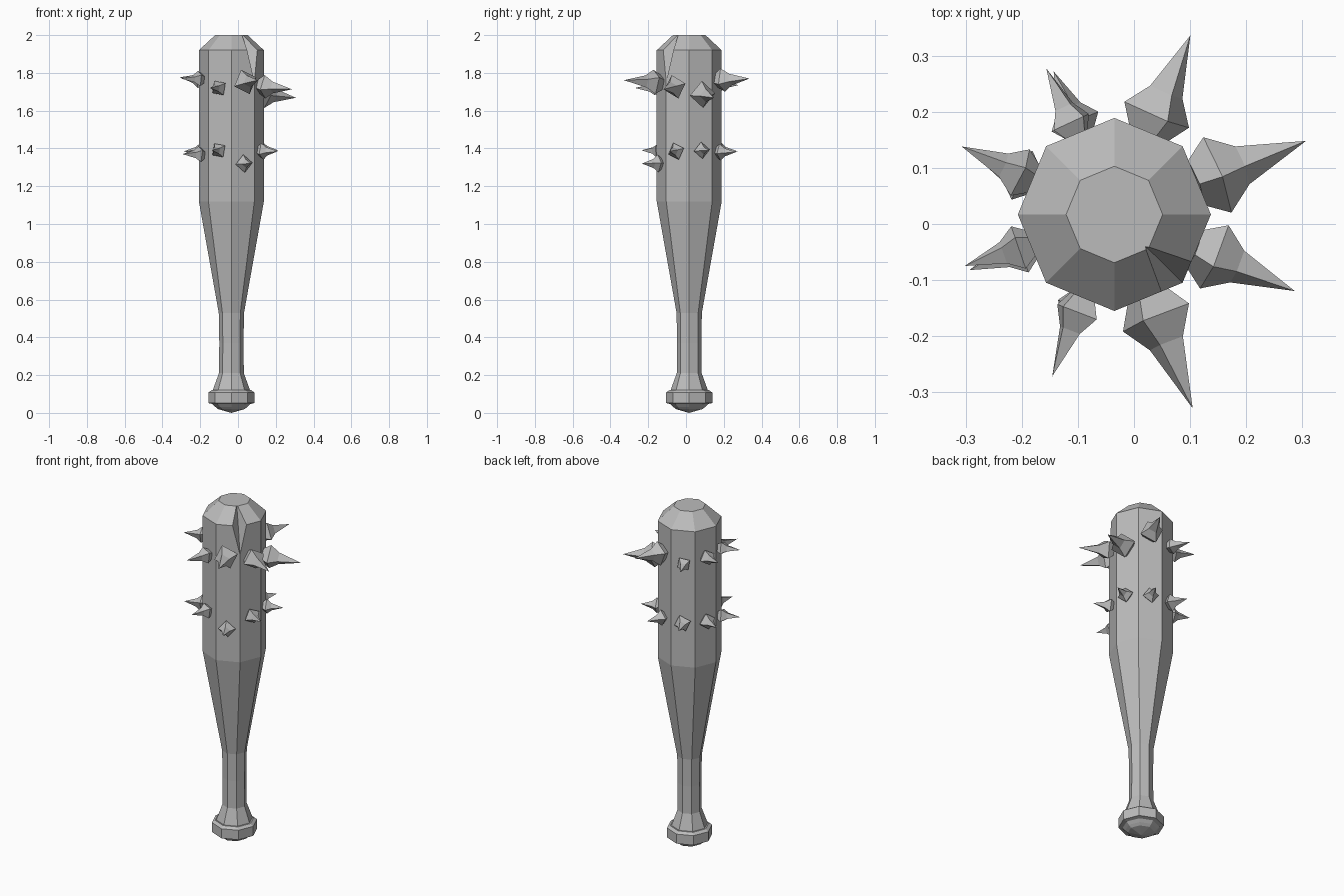
import bpy, bmesh
from math import cos, sin, pi, radians
from mathutils import Matrix, Vector

cube = bpy.data.objects.get("Cube")
if cube:
    bpy.data.objects.remove(cube, do_unlink=True)

AXIS = Vector((-0.035, 0.017, 0))   # club centre line
FACE = 0.157                        # distance from the axis to a head facet

grey = bpy.data.materials.new("plain grey")
grey.use_nodes = True
COLOUR = (0.5, 0.5, 0.5, 1)
grey.diffuse_color = COLOUR
grey.node_tree.nodes["Principled BSDF"].inputs["Base Color"].default_value = COLOUR


def loft(name, profile, sides, matrix):
    """Stack of regular polygon rings (radius, height); radius 0 makes a point."""
    bm = bmesh.new()
    rings = []
    for r, h in profile:
        n = sides if r else 1
        rings.append([bm.verts.new((r * cos(2 * pi * i / sides), r * sin(2 * pi * i / sides), h))
                      for i in range(n)])
    for a, b in zip(rings, rings[1:]):
        for i in range(sides):
            j = (i + 1) % sides
            corners = [a[i % len(a)], a[j % len(a)], b[j % len(b)], b[i % len(b)]]
            bm.faces.new(list(dict.fromkeys(corners)))
    for ring in (rings[0], rings[-1]):
        if len(ring) > 1:
            bm.faces.new(ring)
    bmesh.ops.recalc_face_normals(bm, faces=bm.faces)
    bm.transform(matrix)
    return finish(name, bm)


def finish(name, bm):
    mesh = bpy.data.meshes.new(name)
    bm.to_mesh(mesh)
    bm.free()
    mesh.materials.append(grey)
    obj = bpy.data.objects.new(name, mesh)
    bpy.context.collection.objects.link(obj)
    return obj


place = Matrix.Translation(AXIS)

# Shaft and head
shaft = loft("shaft", [(0.1, 0.1), (0.097, 0.125), (0.066, 0.21), (0.064, 0.37), (0.067, 0.53),
                       (0.172, 1.12), (0.172, 1.92), (0.086, 2.0)], 8, place)

# Pommel with a pointed end
loft("pommel", [(0, 0), (0.07, 0.02), (0.085, 0.032), (0.1, 0.047), (0.122, 0.052),
                (0.122, 0.108), (0.105, 0.12)], 8, place)

# Split in the top edge of the head
bm = bmesh.new()
for p in [(0.018, -0.038, 2.01), (0.052, -0.17, 1.93), (0.152, -0.07, 1.93),
          (0.045, -0.063, 1.91), (0.09, -0.108, 1.74)]:
    bm.verts.new(p)
bmesh.ops.convex_hull(bm, input=bm.verts)
bmesh.ops.recalc_face_normals(bm, faces=bm.faces)
cutter = finish("split_cutter", bm)
cutter.hide_render = True
cutter.hide_viewport = True
cutter.display_type = 'WIRE'
cut = shaft.modifiers.new("split", 'BOOLEAN')
cut.operation = 'DIFFERENCE'
cut.solver = 'EXACT'
cut.object = cutter


def spike(name, angle, z, length, width, roll, droop):
    """Four-sided thorn pointing outward from a head facet."""
    profile = [(width * 0.6, 0), (width, length * 0.19), (width * 0.5, length * 0.42), (0, length)]
    matrix = (place @ Matrix.Rotation(radians(angle), 4, 'Z')
              @ Matrix.Translation((FACE, 0, z))
              @ Matrix.Rotation(radians(90 + droop), 4, 'Y')
              @ Matrix.Rotation(radians(roll), 4, 'Z'))
    loft(name, profile, 4, matrix)


# Upper ring: angle, height, length, width, roll, droop
upper = [(21, 1.69, 0.21, 0.072, 5, 6), (67, 1.76, 0.19, 0.066, 20, -3),
         (115, 1.735, 0.13, 0.042, 35, 0), (156, 1.76, 0.142, 0.046, 15, -7),
         (199, 1.77, 0.125, 0.044, 25, 0), (249, 1.72, 0.152, 0.046, 35, 0),
         (292, 1.75, 0.216, 0.068, 20, -3), (337, 1.73, 0.193, 0.064, 15, 5)]
# Lower ring
lower = [(22, 1.39, 0.11, 0.045, 5, 0), (67, 1.38, 0.11, 0.045, 10, 0),
         (113, 1.385, 0.12, 0.048, 20, 0), (157, 1.385, 0.115, 0.048, 10, 0),
         (201, 1.37, 0.12, 0.046, 25, 0), (248, 1.39, 0.115, 0.044, 35, 0),
         (292, 1.32, 0.113, 0.048, 5, 0), (337, 1.385, 0.11, 0.047, 20, 0)]
for row, spikes in (("upper", upper), ("lower", lower)):
    for k, values in enumerate(spikes):
        spike(f"{row}_spike_{k + 1}", *values)
